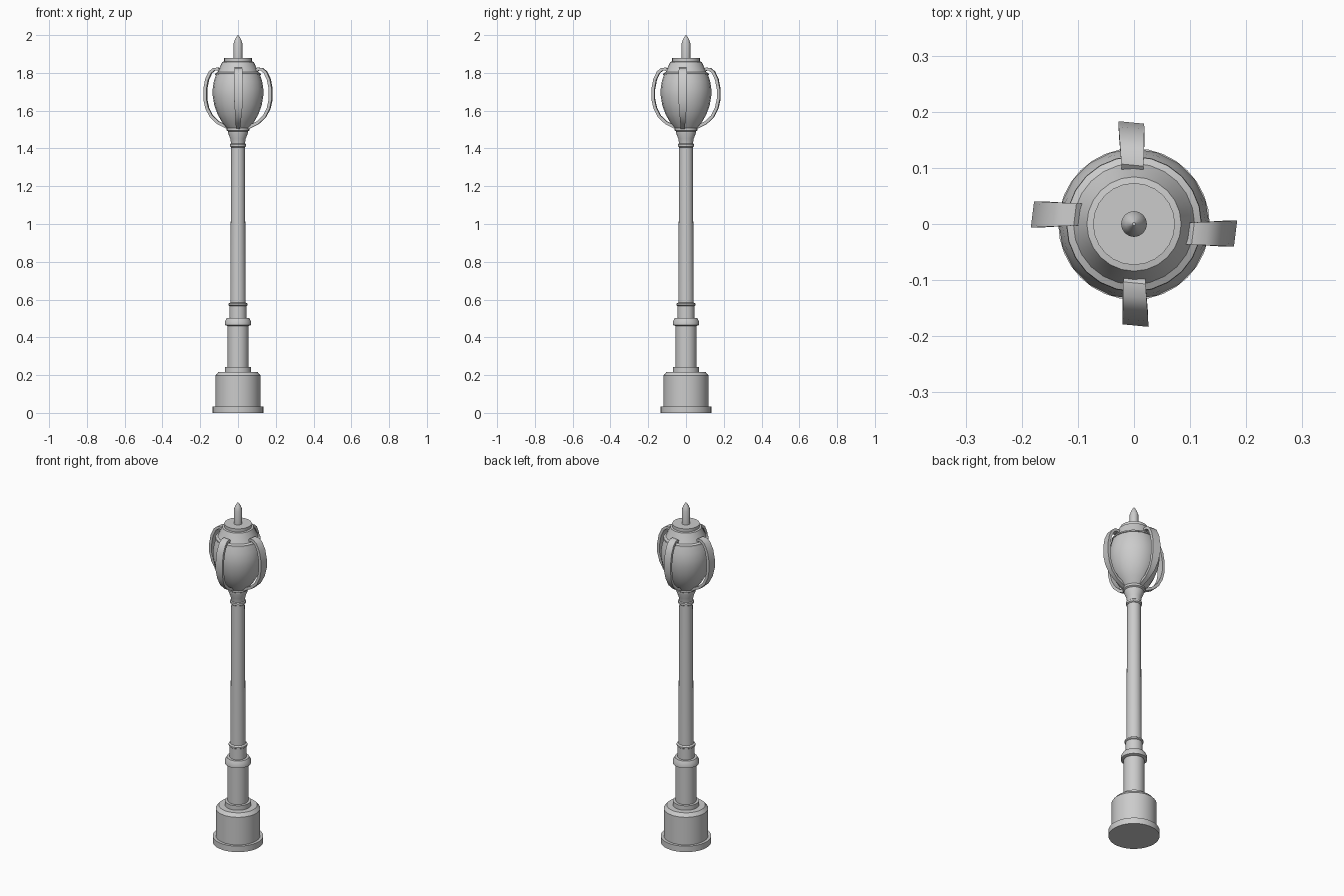
import bpy, bmesh, math
from mathutils import Vector

if "Cube" in bpy.data.objects:
    bpy.data.objects.remove(bpy.data.objects["Cube"])

def finish(bm, name, angle=35):
    bmesh.ops.recalc_face_normals(bm, faces=bm.faces[:])
    me = bpy.data.meshes.new(name)
    bm.to_mesh(me)
    bm.free()
    ob = bpy.data.objects.new(name, me)
    bpy.context.collection.objects.link(ob)
    bpy.ops.object.select_all(action='DESELECT')
    ob.select_set(True)
    bpy.context.view_layer.objects.active = ob
    bpy.ops.object.shade_smooth_by_angle(angle=math.radians(angle))
    return ob

def lathe(name, profile, sides=20):
    """Closed solid of revolution from (radius, height) points."""
    bm = bmesh.new()
    rings = [[bm.verts.new((r * math.cos(2 * math.pi * i / sides),
                            r * math.sin(2 * math.pi * i / sides), z))
              for i in range(sides)] for r, z in profile]
    for a, b in zip(rings, rings[1:]):
        for i in range(sides):
            j = (i + 1) % sides
            bm.faces.new((a[i], a[j], b[j], b[i]))
    bm.faces.new(rings[0])
    bm.faces.new(rings[-1])
    return finish(bm, name)

# Stepped pedestal
lathe("pedestal", [(.135, 0), (.135, .035), (.119, .035), (.119, .198), (.103, .217),
                   (.07, .217), (.07, .243), (.055, .243), (.055, .462)], 32)
# Collar between pedestal and shaft
lathe("lower_collar", [(.055, .46), (.07, .465), (.07, .483), (.06, .502), (.045, .502),
                       (.045, .566), (.05, .57), (.05, .578), (.041, .584)], 24)
# Slightly tapered shaft
lathe("shaft", [(.041, .58), (.036, 1.41)], 20)
# Neck flaring up to the lamp
lathe("neck", [(.036, 1.405), (.042, 1.41), (.042, 1.422), (.037, 1.426), (.04, 1.45),
               (.052, 1.48), (.052, 1.49), (.06, 1.495), (.06, 1.508), (.05, 1.51)], 24)
# Egg-shaped globe
lathe("globe", [(.058, 1.505), (.085, 1.54), (.108, 1.58), (.126, 1.63), (.134, 1.68),
                (.134, 1.715), (.128, 1.755), (.117, 1.79)])
# Cap above the globe
lathe("cap", [(.115, 1.788), (.121, 1.79), (.12, 1.798), (.108, 1.804), (.098, 1.825),
              (.084, 1.858), (.073, 1.86), (.073, 1.878)], 24)
# Pointed finial
lathe("finial", [(.023, 1.875), (.023, 1.957), (.015, 1.98), (.003, 2.0)], 16)

# Curved straps: (outward distance, height, half width) along the outer line
path = [(.085, 1.812, .019), (.105, 1.828, .02), (.13, 1.826, .021), (.152, 1.808, .022),
        (.171, 1.768, .023), (.181, 1.715, .023), (.181, 1.66, .023), (.170, 1.61, .02),
        (.147, 1.565, .016), (.11, 1.53, .013), (.055, 1.502, .011)]
THICK = .016

def strap(name, angle, offset):
    bm = bmesh.new()
    turn = math.radians(angle)
    skew = math.radians(-7)
    rings = []
    for k, (d, z, w) in enumerate(path):
        a, b = path[max(k - 1, 0)], path[min(k + 1, len(path) - 1)]
        t = Vector((b[0] - a[0], b[1] - a[1])).normalized()
        inward = Vector((t.y, -t.x)) * THICK
        ring = []
        for s, n in ((-1, 0), (1, 0), (1, 1), (-1, 1)):
            x = d + inward.x * n - s * w * math.sin(skew)
            y = offset + s * w * math.cos(skew)
            ring.append(bm.verts.new((x * math.cos(turn) - y * math.sin(turn),
                                      x * math.sin(turn) + y * math.cos(turn),
                                      z + inward.y * n)))
        rings.append(ring)
    for a, b in zip(rings, rings[1:]):
        for i in range(4):
            j = (i + 1) % 4
            bm.faces.new((a[i], a[j], b[j], b[i]))
    bm.faces.new(rings[0])
    bm.faces.new(rings[-1])
    finish(bm, name)

for name, angle, offset in (("strap_right", 0, -.017), ("strap_back", 91.5, 0),
                            ("strap_left", 180, -.017), ("strap_front", 271.5, -.002)):
    strap(name, angle, offset)
